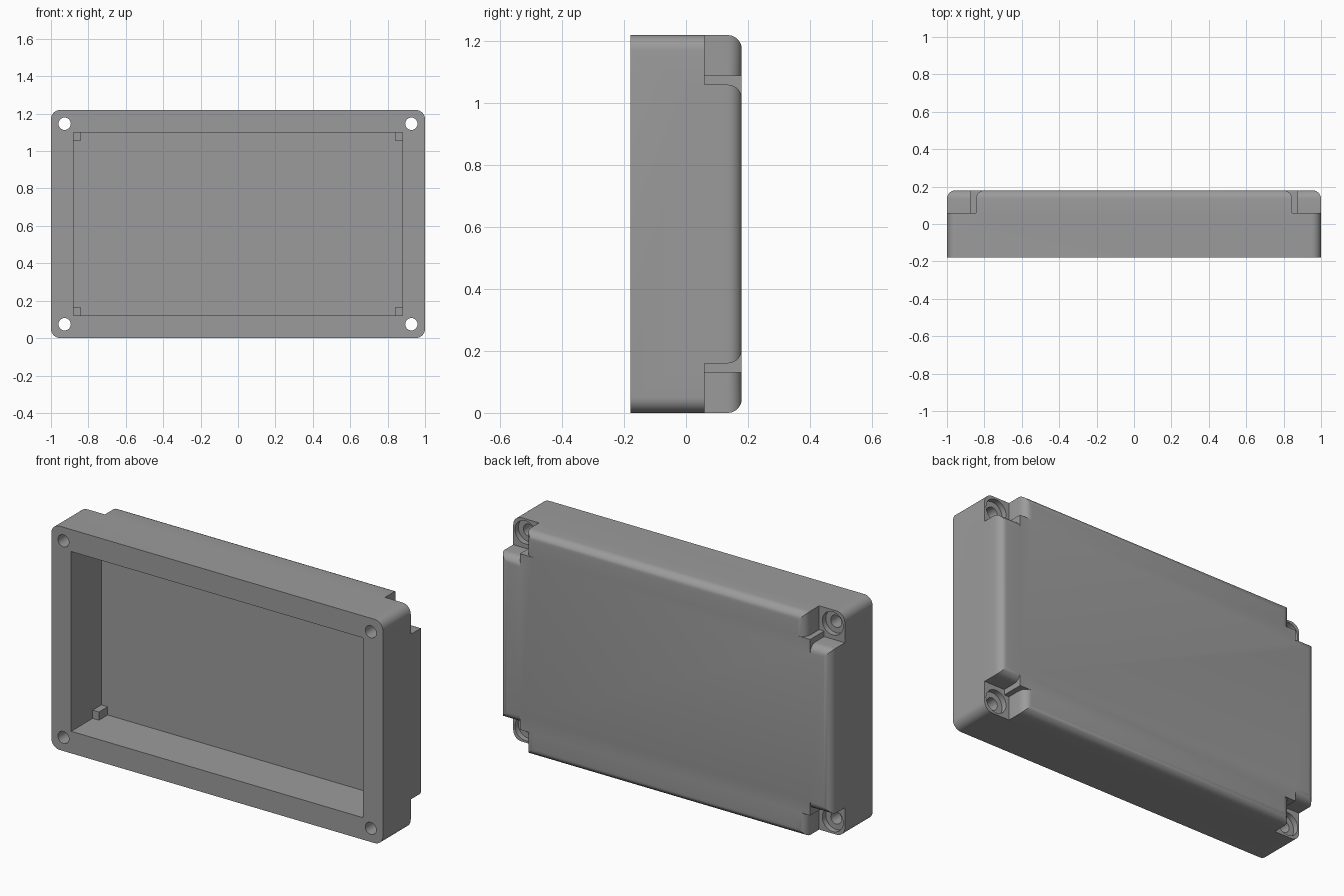
import bpy, bmesh, math

if "Cube" in bpy.data.objects:
    bpy.data.objects.remove(bpy.data.objects["Cube"])

MID = 0.61           # half height of the enclosure
FRONT, LEDGE, BACK = -0.18, 0.06, 0.18
R = 0.045            # rounding of the rear rim

grey = bpy.data.materials.new("housing_grey")
grey.diffuse_color = (0.33, 0.33, 0.33, 1)
grey.use_nodes = True
grey.node_tree.nodes["Principled BSDF"].inputs["Base Color"].default_value = grey.diffuse_color


def loft(name, layers):
    """Solid through a list of (y, outline) layers; outlines are (x, z) about the centre."""
    bm = bmesh.new()
    rings = [[bm.verts.new((x, y, z + MID)) for x, z in pts] for y, pts in layers]
    for a, b in zip(rings, rings[1:]):
        for i in range(len(a)):
            j = (i + 1) % len(a)
            bm.faces.new((a[i], a[j], b[j], b[i]))
    bm.faces.new(rings[0])
    bm.faces.new(rings[-1])
    bmesh.ops.recalc_face_normals(bm, faces=bm.faces)
    me = bpy.data.meshes.new(name)
    bm.to_mesh(me)
    bm.free()
    me.materials.append(grey)
    ob = bpy.data.objects.new(name, me)
    bpy.context.collection.objects.link(ob)
    return ob


def four_way(quarter):
    """Mirror a quarter outline (running from +x side to +z side) into a closed one."""
    left = [(-x, z) for x, z in reversed(quarter)]
    top = quarter + left
    return top + [(x, -z) for x, z in reversed(top)]


def circle(cx, cz, r, n=32):
    return [(cx + r * math.cos(2 * math.pi * i / n),
             cz + r * math.sin(2 * math.pi * i / n)) for i in range(n)]


def rounded(hx, hz, r, n=8):
    arc = [i * math.pi / 2 / n for i in range(n + 1)]
    return four_way([(hx - r + r * math.cos(a), hz - r + r * math.sin(a)) for a in arc])


def notched(d):
    """Rear outline with stepped corner notches, inset by d except at the small step."""
    return four_way([(1 - d, 0.45 - d), (0.875, 0.45 - d), (0.875, 0.48),
                     (0.845 - d, 0.48), (0.845 - d, 0.61 - d)])


def boolean(ob, tool, op):
    m = ob.modifiers.new("cut", 'BOOLEAN')
    m.object, m.operation, m.solver = tool, op, 'EXACT'
    bpy.context.view_layer.objects.active = ob
    bpy.ops.object.modifier_apply(modifier=m.name)
    bpy.data.objects.remove(tool)


# Front part of the housing, full rounded rectangle
housing = loft("housing", [(FRONT, rounded(1, MID, 0.05)), (LEDGE, rounded(1, MID, 0.05))])

# Rear part with notched corners and rounded rim
layers = [(0.0, notched(0))]
for i in range(7):
    t = i * math.pi / 12
    layers.append((BACK - R + R * math.sin(t), notched(R * (1 - math.cos(t)))))
boolean(housing, loft("rear_part", layers), 'UNION')

# Open cavity; its deep part leaves a small post in every corner
wide = four_way([(0.88, 0.49)])
plus = four_way([(0.88, 0.445), (0.842, 0.445), (0.842, 0.49)])
boolean(housing, loft("cavity", [(FRONT - 0.1, wide), (0.005, wide)]), 'DIFFERENCE')
boolean(housing, loft("deep_cavity", [(-0.1, plus), (0.08, plus)]), 'DIFFERENCE')

# Screw holes with counterbores on the corner ledges
for sx in (-1, 1):
    for sz in (-1, 1):
        c = (sx * 0.927, sz * 0.536)
        tool = loft("screw_hole", [(FRONT - 0.1, circle(*c, 0.033)), (0.03, circle(*c, 0.033)),
                                   (0.03, circle(*c, 0.063)), (LEDGE + 0.03, circle(*c, 0.063))])
        boolean(housing, tool, 'DIFFERENCE')

# Smooth the rounded areas, keep the edges sharp
bpy.ops.object.select_all(action='DESELECT')
housing.select_set(True)
bpy.context.view_layer.objects.active = housing
bpy.ops.object.shade_smooth_by_angle(angle=math.radians(30))
